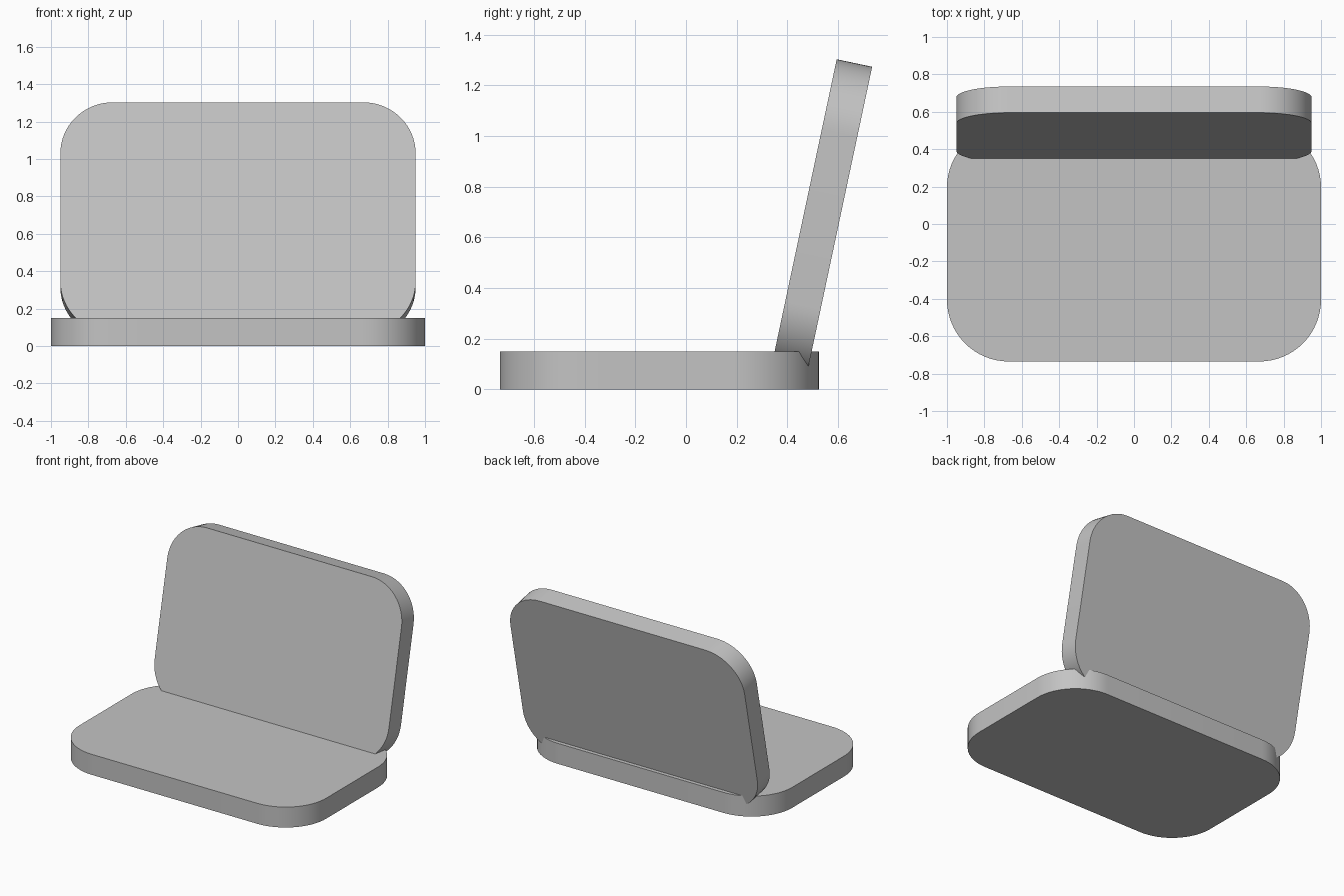
import bpy, bmesh, math

if "Cube" in bpy.data.objects:
    bpy.data.objects.remove(bpy.data.objects["Cube"])

grey = bpy.data.materials.new("grey")
grey.diffuse_color = (0.55, 0.55, 0.55, 1)
grey.use_nodes = True
grey.node_tree.nodes["Principled BSDF"].inputs["Base Color"].default_value = grey.diffuse_color


def rounded_slab(name, width, depth, thickness, radius, steps=16):
    """Rounded rectangle centred in xy, extruded upwards from z = 0."""
    bm = bmesh.new()
    verts = []
    for quadrant, (sx, sy) in enumerate([(1, 1), (-1, 1), (-1, -1), (1, -1)]):
        cx, cy = sx * (width / 2 - radius), sy * (depth / 2 - radius)
        for i in range(steps + 1):
            a = (quadrant + i / steps) * math.pi / 2
            verts.append(bm.verts.new((cx + radius * math.cos(a),
                                       cy + radius * math.sin(a), 0)))
    face = bm.faces.new(verts)
    top = bmesh.ops.extrude_face_region(bm, geom=[face])["geom"]
    bmesh.ops.translate(bm, vec=(0, 0, thickness),
                        verts=[v for v in top if isinstance(v, bmesh.types.BMVert)])
    bmesh.ops.recalc_face_normals(bm, faces=bm.faces)
    mesh = bpy.data.meshes.new(name)
    bm.to_mesh(mesh)
    bm.free()
    mesh.materials.append(grey)
    obj = bpy.data.objects.new(name, mesh)
    bpy.context.collection.objects.link(obj)
    bpy.ops.object.select_all(action='DESELECT')
    obj.select_set(True)
    bpy.context.view_layer.objects.active = obj
    bpy.ops.object.shade_smooth_by_angle(angle=math.radians(30))
    return obj


# Flat base
base = rounded_slab("base", 2.0, 1.26, 0.15, 0.33)
base.location = (0, -0.105, 0)

# Upright panel, leaning back and sunk into the base
panel = rounded_slab("back_panel", 1.9, 1.26, 0.143, 0.28)
panel.rotation_euler = (math.radians(78), 0, 0)
panel.location = (0, 0.604, 0.657)
